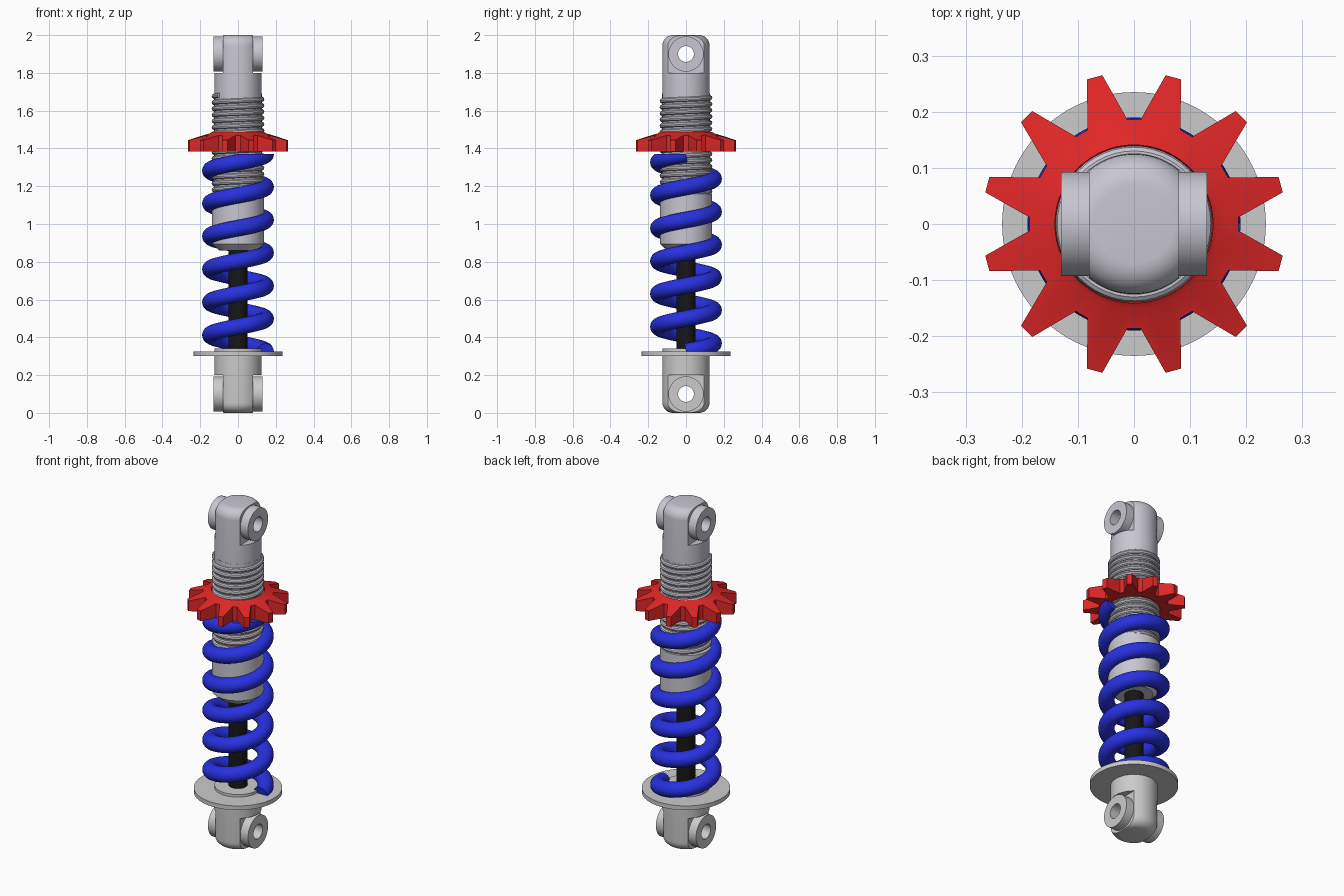
import bpy, bmesh, math
from math import sin, cos, pi, radians
from mathutils import Matrix, Vector

if "Cube" in bpy.data.objects:
    bpy.data.objects.remove(bpy.data.objects["Cube"])


def material(name, rgb):
    m = bpy.data.materials.new(name)
    m.diffuse_color = (*rgb, 1)
    m.use_nodes = True
    m.node_tree.nodes["Principled BSDF"].inputs["Base Color"].default_value = m.diffuse_color
    return m


RED = material("red", (0.75, 0.02, 0.02))
BLUE = material("blue", (0.02, 0.03, 0.75))
BLACK = material("black", (0.008, 0.008, 0.008))
SILVER = material("silver", (0.58, 0.57, 0.64))


def smooth(ob, angle=35):
    ob.data.shade_smooth()
    ob.data.set_sharp_from_angle(angle=radians(angle))


def finish(bm, name, mat=None):
    bmesh.ops.recalc_face_normals(bm, faces=bm.faces)
    me = bpy.data.meshes.new(name)
    bm.to_mesh(me)
    bm.free()
    ob = bpy.data.objects.new(name, me)
    bpy.context.collection.objects.link(ob)
    if mat:
        me.materials.append(mat)
    smooth(ob)
    return ob


def bridge(bm, a, b):
    n = len(a)
    for i in range(n):
        j = (i + 1) % n
        bm.faces.new((a[i], a[j], b[j], b[i]))


def lathe(name, profile, mat=None, seg=64):
    """Closed solid of revolution about z from (radius, z) points."""
    bm = bmesh.new()
    rings = [[bm.verts.new((r * cos(2 * pi * i / seg), r * sin(2 * pi * i / seg), z))
              for i in range(seg)] for r, z in profile]
    for a, b in zip(rings, rings[1:]):
        bridge(bm, a, b)
    bm.faces.new(rings[0])
    bm.faces.new(rings[-1])
    return finish(bm, name, mat)


def helix(name, R, r, z0, z1, pitch, mat, steps, sides, clip=False):
    """Round wire wound upward from +x, optionally ground flat at both ends."""
    bm = bmesh.new()
    turns = (z1 - z0) / pitch
    n = int(turns * steps)
    rings = []
    for k in range(n + 1):
        a = 2 * pi * turns * k / n
        c = Vector((R * cos(a), R * sin(a), z0 + (z1 - z0) * k / n))
        out = Vector((cos(a), sin(a), 0))
        tan = Vector((-sin(a) * R, cos(a) * R, pitch / (2 * pi))).normalized()
        up = tan.cross(out)
        rings.append([bm.verts.new(c + r * (cos(t) * out + sin(t) * up))
                      for t in (2 * pi * s / sides for s in range(sides))])
    for a, b in zip(rings, rings[1:]):
        bridge(bm, a, b)
    bm.faces.new(rings[0])
    bm.faces.new(rings[-1])
    if clip:
        for z, d in ((z0, -1), (z1, 1)):
            res = bmesh.ops.bisect_plane(bm, geom=bm.verts[:] + bm.edges[:] + bm.faces[:], dist=1e-5,
                                         plane_co=(0, 0, z), plane_no=(0, 0, d), clear_outer=True)
            cut = [e for e in res["geom_cut"] if isinstance(e, bmesh.types.BMEdge)]
            bmesh.ops.holes_fill(bm, edges=cut, sides=0)
    return finish(bm, name, mat)


def x_cylinder(name, r, length, z):
    ob = lathe(name, [(r, -length / 2), (r, length / 2)])
    ob.data.transform(Matrix.Translation((0, 0, z)) @ Matrix.Rotation(pi / 2, 4, 'Y'))
    return ob


def box(name, size, loc):
    bm = bmesh.new()
    bmesh.ops.create_cube(bm, size=1, matrix=Matrix.Translation(loc) @ Matrix.Diagonal((*size, 1)))
    return finish(bm, name)


def boolean(ob, tool, op):
    mod = ob.modifiers.new("b", 'BOOLEAN')
    mod.object, mod.operation, mod.solver = tool, op, 'EXACT'
    dg = bpy.context.evaluated_depsgraph_get()
    me = bpy.data.meshes.new_from_object(ob.evaluated_get(dg))
    ob.modifiers.clear()
    ob.data = me
    bpy.data.objects.remove(tool)


def eye_mount(name, mat, flip):
    """Rounded post with two flats, a boss on each flat and a cross hole."""
    f = 0.055
    prof = [(0.125, 1.66)] + [(0.125 - f + f * cos(t), 2 - f + f * sin(t))
                              for t in (pi / 2 * k / 8 for k in range(9))]
    ob = lathe(name, prof, mat)
    for s in (-1, 1):
        boolean(ob, box("cutter", (0.1, 0.4, 0.4), (s * 0.13, 0, 2.0)), 'DIFFERENCE')
    boolean(ob, x_cylinder("bosses", 0.093, 0.26, 1.9), 'UNION')
    boolean(ob, x_cylinder("cutter", 0.042, 0.5, 1.9), 'DIFFERENCE')
    if flip:
        ob.data.transform(Matrix.Translation((0, 0, 2)) @ Matrix.Rotation(pi, 4, 'X'))
    smooth(ob)
    return ob


# End mounts
eye_mount("upper_mount", SILVER, False)
eye_mount("lower_mount", None, True)

# Lower spring seat and piston rod
lathe("lower_spring_seat", [(0.235, 0.30), (0.235, 0.325)], seg=96)
lathe("piston_rod", [(0.05, 0.31), (0.05, 0.9)], BLACK, 32)

# Damper body with plain lower sleeve and narrower threaded core
lathe("damper_body", [(0.1, 0.86), (0.138, 0.895), (0.138, 1.16), (0.126, 1.165), (0.126, 1.69)], SILVER)
helix("body_thread", 0.126, 0.0135, 1.165, 1.68, 0.033, SILVER, 48, 10)

# Coil spring
helix("coil_spring", 0.147, 0.043, 0.325, 1.37, 1.045 / 6, BLUE, 56, 20, clip=True)

# Toothed preload adjuster: star outline with a sloping top
bm = bmesh.new()
outer = []
for k in range(12):
    for da, r in ((-11.3, 0.187), (-3, 0.271), (3, 0.271), (11.3, 0.187)):
        outer.append((r, radians(15 + 30 * k + da)))


def ring(points):
    return [bm.verts.new((r * cos(a), r * sin(a), z)) for r, a, z in points]


slope = lambda r: 1.48 - (r - 0.15) * 0.3
loops = [ring([(r, a, 1.385) for r, a in outer]),
         ring([(r, a, slope(r)) for r, a in outer]),
         ring([(0.15, a, 1.48) for r, a in outer]),
         ring([(0.141, a, 1.486) for r, a in outer]),
         ring([(0.138, a, 1.385) for r, a in outer])]
for i in range(5):
    bridge(bm, loops[i], loops[(i + 1) % 5])
adjuster = finish(bm, "preload_adjuster", RED)
smooth(adjuster, 20)
